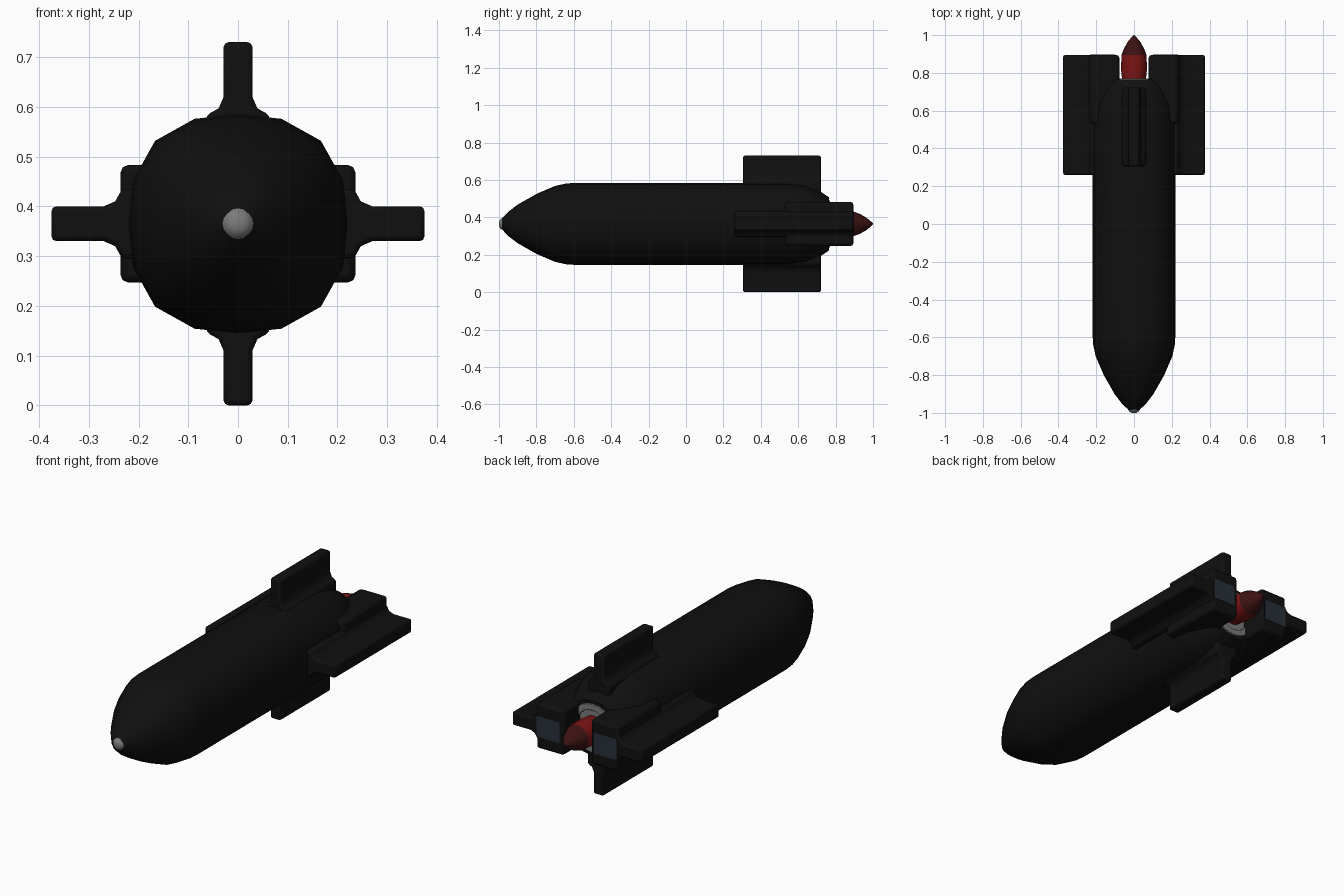
import bpy, bmesh, math
from mathutils import Matrix

if "Cube" in bpy.data.objects:
    bpy.data.objects.remove(bpy.data.objects["Cube"], do_unlink=True)

AXIS_Z = 0.365


def material(name, color):
    m = bpy.data.materials.new(name)
    m.use_nodes = True
    m.diffuse_color = (*color, 1)
    m.node_tree.nodes["Principled BSDF"].inputs["Base Color"].default_value = (*color, 1)
    return m


black = material("matte black", (0.005, 0.005, 0.005))
grey = material("metal grey", (0.2, 0.2, 0.2))
red = material("flame red", (0.21, 0.007, 0.007))
maroon = material("dark red", (0.045, 0.006, 0.006))
slate = material("slate blue", (0.022, 0.028, 0.042))


def finish(name, bm, mat, bevel=0.0):
    bmesh.ops.recalc_face_normals(bm, faces=bm.faces)
    mesh = bpy.data.meshes.new(name)
    bm.to_mesh(mesh)
    bm.free()
    mesh.materials.append(mat)
    obj = bpy.data.objects.new(name, mesh)
    bpy.context.collection.objects.link(obj)
    obj.location.z = AXIS_Z
    if bevel:
        mod = obj.modifiers.new("Soft edges", "BEVEL")
        mod.width, mod.segments = bevel, 2
        mod.limit_method, mod.angle_limit = "ANGLE", math.radians(50)
    bpy.ops.object.select_all(action="DESELECT")
    obj.select_set(True)
    bpy.context.view_layer.objects.active = obj
    bpy.ops.object.shade_smooth_by_angle(angle=math.radians(40))
    return obj


def lathe(name, profile, mat, sides=16, power=2.0):
    """Loft (y, radius) rings along y; power above 2 squares the section."""
    bm = bmesh.new()
    rings = []
    for y, r in profile:
        ring = []
        for i in range(sides):
            a = math.tau * i / sides
            c, s = math.cos(a), math.sin(a)
            k = r / (abs(c) ** power + abs(s) ** power) ** (1 / power)
            ring.append(bm.verts.new((k * c, y, k * s)))
        rings.append(ring)
    for a, b in zip(rings, rings[1:]):
        for i in range(sides):
            j = (i + 1) % sides
            bm.faces.new((a[i], a[j], b[j], b[i]))
    bm.faces.new(rings[0])
    bm.faces.new(rings[-1])
    return finish(name, bm, mat)


def box(name, lo, hi, mat, bevel=0.0):
    bm = bmesh.new()
    bmesh.ops.create_cube(bm, size=1)
    for v in bm.verts:
        v.co = [(a + b) / 2 + c * (b - a) for a, b, c in zip(lo, hi, v.co)]
    return finish(name, bm, mat, bevel)


def fin(name, angle, half, root, tip, y0, y1):
    """Slab fin with a flared root, turned about the body axis."""
    side = [(half, tip), (half, root + 0.035), (half + 0.01, root + 0.012),
            (half + 0.035, root - 0.002), (half + 0.035, root - 0.08)]
    outline = side + [(-u, v) for u, v in reversed(side)]
    bm = bmesh.new()
    face = bm.faces.new([bm.verts.new((u, y0, v)) for u, v in outline])
    new = bmesh.ops.extrude_face_region(bm, geom=[face])["geom"]
    bmesh.ops.translate(bm, vec=(0, y1 - y0, 0),
                        verts=[g for g in new if isinstance(g, bmesh.types.BMVert)])
    bm.transform(Matrix.Rotation(math.radians(angle), 4, "Y"))
    return finish(name, bm, black, 0.01)


# Main body: pointed nose, straight barrel, tapered tail with a recess
lathe("body", [(-0.985, 0.028), (-0.95, 0.065), (-0.9, 0.103), (-0.8, 0.16),
               (-0.7, 0.203), (-0.64, 0.216), (-0.58, 0.22), (0.55, 0.22),
               (0.64, 0.207), (0.72, 0.172), (0.765, 0.142), (0.765, 0.09),
               (0.72, 0.085)], black, power=2.5)
lathe("nose_tip", [(-1.0, 0.012), (-0.994, 0.024), (-0.983, 0.031)], grey)

# Exhaust ring and flame
lathe("exhaust_ring", [(0.76, 0.128), (0.771, 0.125), (0.771, 0.095), (0.76, 0.092)],
      grey, 24)
lathe("flame_base", [(0.72, 0.055), (0.765, 0.063), (0.82, 0.069), (0.895, 0.066)], red)
lathe("flame_tip", [(0.895, 0.066), (0.93, 0.053), (0.965, 0.033), (0.99, 0.012),
                    (1.0, 0.002)], maroon)

# Upright fins
for name, angle in (("top_fin", 0), ("bottom_fin", 180)):
    fin(name, angle, 0.029, 0.22, 0.365, 0.305, 0.722)

# Side fins, booster pods and their rear panels
for name, s in (("left", 1), ("right", -1)):
    fin(name + "_fin", 90 * s, 0.035, 0.235, 0.375, 0.26, 0.895)
    x0, x1 = sorted((0.078 * s, 0.236 * s))
    box(name + "_pod", (x0, 0.53, -0.118), (x1, 0.895, 0.118), black, 0.015)
    x0, x1 = sorted((0.1 * s, 0.232 * s))
    box(name + "_pod_panel", (x0, 0.892, -0.055), (x1, 0.898, 0.055), slate)
